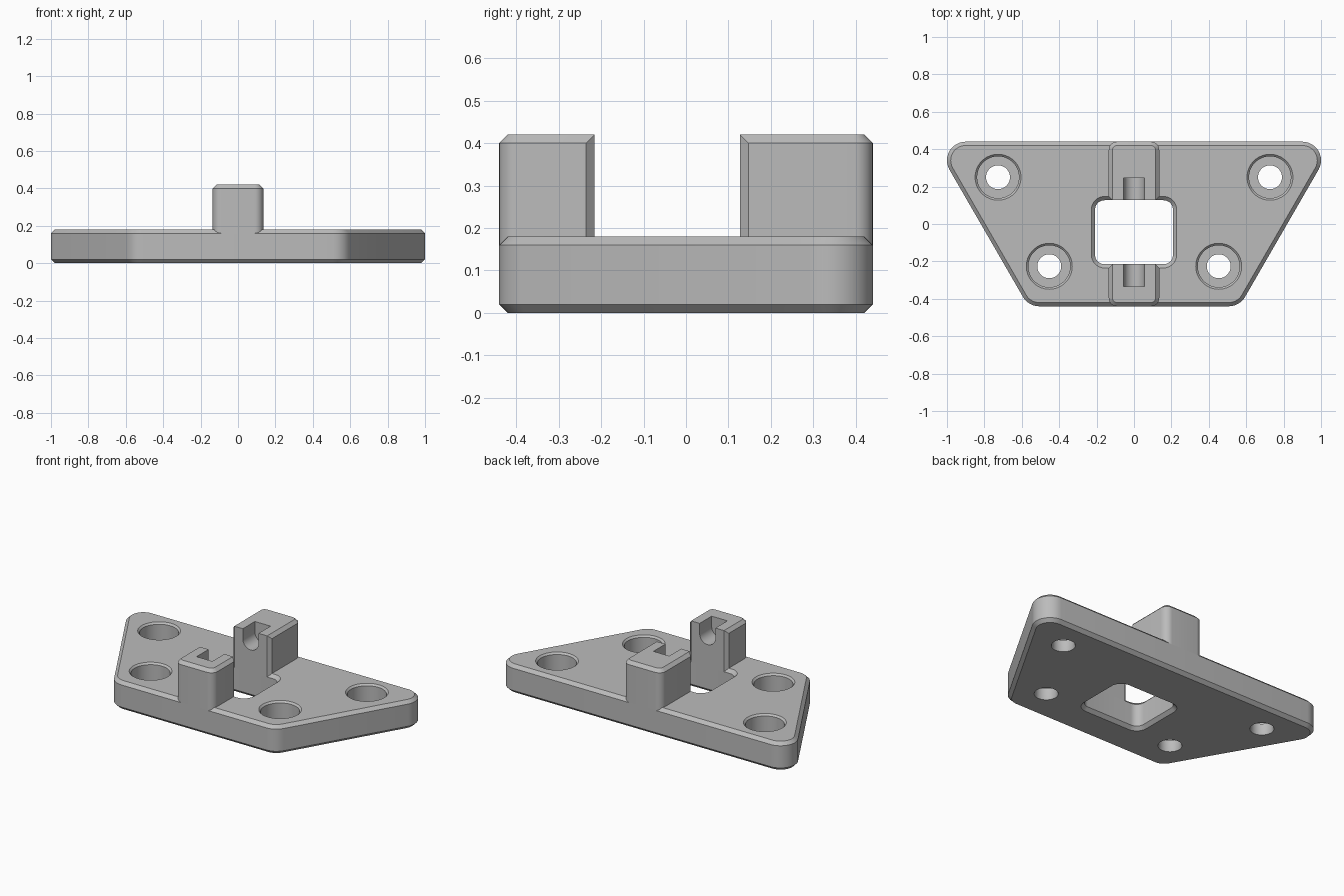
import bpy, bmesh
from math import sin, cos, radians

if "Cube" in bpy.data.objects:
    bpy.data.objects.remove(bpy.data.objects["Cube"])

grey = bpy.data.materials.new("plain grey")
grey.use_nodes = True
grey.diffuse_color = (0.5, 0.5, 0.5, 1)
grey.node_tree.nodes["Principled BSDF"].inputs["Base Color"].default_value = (0.5, 0.5, 0.5, 1)

H = 0.18          # plate thickness
C = 0.02          # chamfer size
Y = 0.44          # half depth of the plate
BACK, FRONT = 0.127, -0.215   # inner faces of the posts
HALF = 0.135      # half width of a post


def arc(x, y, r, start, end, step=10):
    """Points of an arc, angles in degrees."""
    n = max(1, round(abs(end - start) / step))
    angles = [radians(start + (end - start) * i / n) for i in range(n + 1)]
    return [(x + r * cos(a), y + r * sin(a)) for a in angles]


def loft(name, rings):
    """Closed solid through rings of 3D points with equal counts."""
    bm = bmesh.new()
    loops = [[bm.verts.new(p) for p in ring] for ring in rings]
    n = len(loops[0])
    for a, b in zip(loops, loops[1:]):
        for i in range(n):
            j = (i + 1) % n
            bm.faces.new((a[i], a[j], b[j], b[i]))
    bm.faces.new(loops[0][::-1])
    bm.faces.new(loops[-1])
    bmesh.ops.remove_doubles(bm, verts=bm.verts, dist=1e-5)
    bmesh.ops.recalc_face_normals(bm, faces=bm.faces)
    mesh = bpy.data.meshes.new(name)
    bm.to_mesh(mesh)
    bm.free()
    mesh.materials.append(grey)
    obj = bpy.data.objects.new(name, mesh)
    bpy.context.collection.objects.link(obj)
    return obj


def level(points, z):
    return [(x, y, z) for x, y in points]


def select(obj):
    bpy.ops.object.select_all(action='DESELECT')
    obj.select_set(True)
    bpy.context.view_layer.objects.active = obj


def cut(obj, cutter):
    """Subtract the cutter and discard it."""
    select(obj)
    mod = obj.modifiers.new("cut", 'BOOLEAN')
    mod.operation, mod.solver, mod.object = 'DIFFERENCE', 'EXACT', cutter
    bpy.ops.object.modifier_apply(modifier=mod.name)
    bpy.data.objects.remove(cutter)


def smooth(obj):
    select(obj)
    bpy.ops.object.shade_smooth_by_angle(angle=radians(25))


# Base plate: rounded trapezoid with chamfered rims
def plate_outline(r):
    y = Y - 0.1
    return (arc(0.9, y, r, -30, 90) + arc(-0.9, y, r, 90, 210)
            + arc(-0.507, -y, r, 210, 270) + arc(0.507, -y, r, 270, 330))


plate = loft("base_plate", [level(plate_outline(r), z) for r, z in
                            ((0.1 - C, 0), (0.1, C), (0.1, H - C), (0.1 - C, H))])


# Central window, flared at both rims
def window_outline(grow):
    r, x = 0.05, 0.158
    top, low = BACK - r, FRONT + r
    r += grow
    return (arc(x, top, r, 0, 90) + arc(-x, top, r, 90, 180)
            + arc(-x, low, r, 180, 270) + arc(x, low, r, 270, 360))


cut(plate, loft("window_cutter", [level(window_outline(g), z) for g, z in
                                  ((2 * C, -C), (0, C), (0, H - C), (2 * C, H + C))]))

# Four counterbored screw holes
bore = ((0.072, -0.01), (0.064, 0.01), (0.064, 0.07), (0.112, 0.07),
        (0.112, H - 0.011), (0.134, H + 0.011))
for side in (-1, 1):
    for x, y in ((0.727, 0.25), (0.453, -0.226)):
        cut(plate, loft("screw_cutter", [
            level(arc(side * x, y, r, 0, 360)[:-1], z) for r, z in bore]))
smooth(plate)


# Posts: rounded outside corners, bevelled inside corners, half-round pin slot
def post(name, inner, sign):
    def outline(inset, lip):
        r, x, y = 0.045, HALF - 0.045, Y - 0.045
        pts = arc(x, y, r - inset, 0, 90) + arc(-x, y, r - inset, 90, 180)
        w = HALF - C
        pts += [(-HALF + inset, sign * inner + lip), (-w, sign * inner),
                (w, sign * inner), (HALF - inset, sign * inner + lip)]
        return [(px, sign * py) for px, py in pts]

    top = 0.42
    body = loft(name, [level(outline(0, C), H - C), level(outline(0, C), top - C),
                       level(outline(C, 0), top)])
    slot = arc(0, 0.355, 0.055, 180, 360) + [(0.055, top + 0.05), (-0.055, top + 0.05)]
    cut(body, loft("slot_cutter", [[(x, y, z) for x, z in slot]
                                   for y in (inner - sign * 0.05, inner + sign * 0.12)]))
    smooth(body)


post("back_post", BACK, 1)
post("front_post", FRONT, -1)
